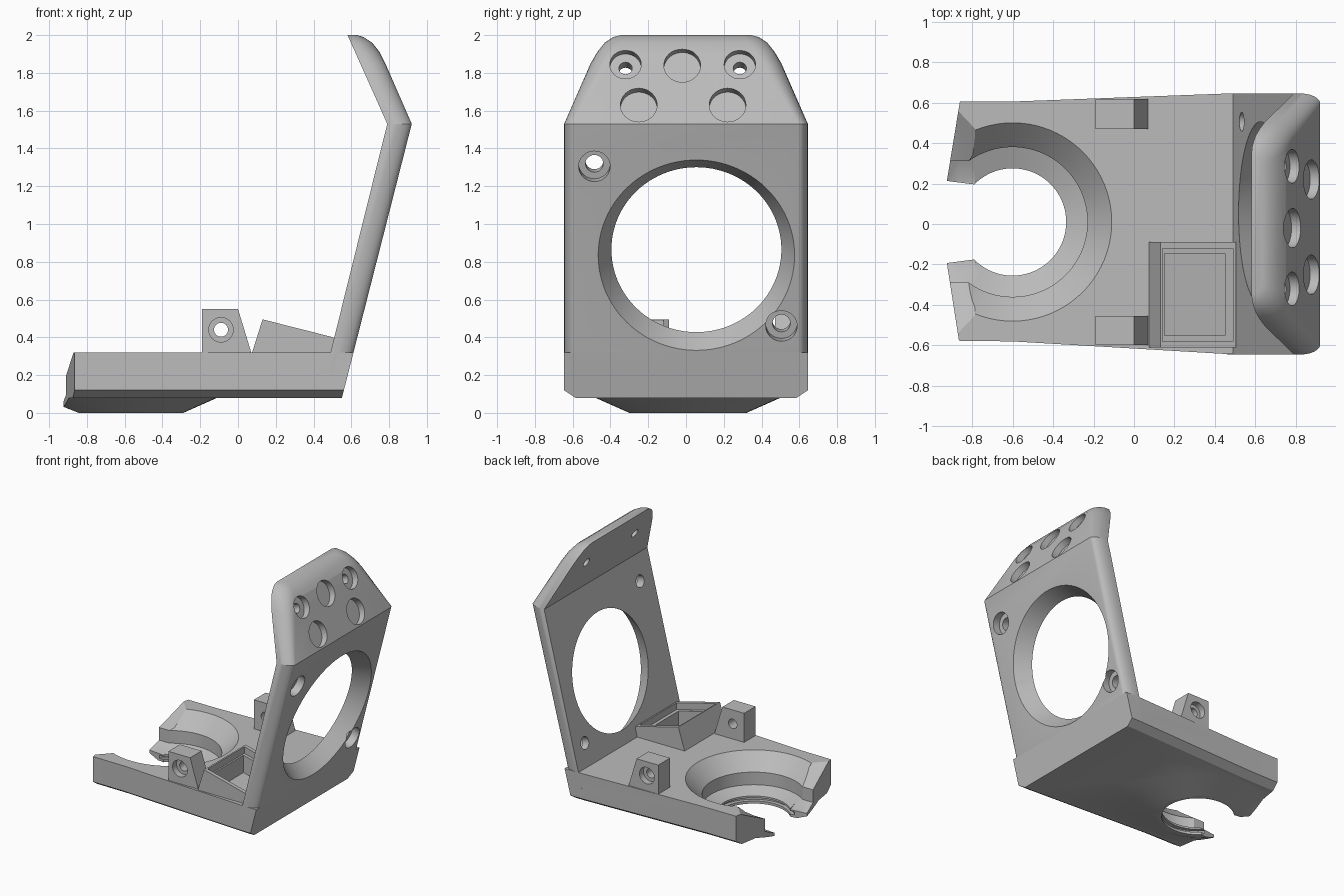
import bpy, bmesh, math
from mathutils import Vector, Matrix

if "Cube" in bpy.data.objects:
    bpy.data.objects.remove(bpy.data.objects["Cube"])

grey = bpy.data.materials.new("plain grey")
grey.use_nodes = True
grey.diffuse_color = (0.5, 0.5, 0.5, 1)
grey.node_tree.nodes["Principled BSDF"].inputs["Base Color"].default_value = (0.5, 0.5, 0.5, 1)


def loft(name, rings, matrix=None):
    """Closed solid through a list of equal-length point rings."""
    bm = bmesh.new()
    vr = [[bm.verts.new(p) for p in ring] for ring in rings]
    n = len(vr[0])
    for a, b in zip(vr, vr[1:]):
        for i in range(n):
            j = (i + 1) % n
            bm.faces.new((a[i], a[j], b[j], b[i]))
    bm.faces.new(vr[0][::-1])
    bm.faces.new(vr[-1])
    bmesh.ops.recalc_face_normals(bm, faces=bm.faces)
    me = bpy.data.meshes.new(name)
    bm.to_mesh(me)
    bm.free()
    if matrix:
        me.transform(matrix)
    me.materials.append(grey)
    ob = bpy.data.objects.new(name, me)
    bpy.context.collection.objects.link(ob)
    return ob


def prism_y(name, profile, y0, y1):
    return loft(name, [[(x, y, z) for x, z in profile] for y in (y0, y1)])


def prism_z(name, outline, z0, z1):
    return loft(name, [[(x, y, z) for x, y in outline] for z in (z0, z1)])


def lathe(name, profile, centre, axis=(0, 0, 1), seg=64):
    """Stack of circles (radius, height) along an axis."""
    turn = [2 * math.pi * i / seg for i in range(seg)]
    rings = [[(r * math.cos(t), r * math.sin(t), h) for t in turn] for r, h in profile]
    rot = Vector(axis).to_track_quat('Z', 'Y').to_matrix().to_4x4()
    return loft(name, rings, Matrix.Translation(centre) @ rot)


def combine(target, other, operation):
    mod = target.modifiers.new(operation, 'BOOLEAN')
    mod.operation = operation
    mod.solver = 'EXACT'
    mod.object = other
    bpy.context.view_layer.objects.active = target
    bpy.ops.object.modifier_apply(modifier=mod.name)
    bpy.data.objects.remove(other)


def outer_x(z):
    return 0.92 - 0.255 * (1.53 - z)


def inner_x(z):
    return 0.79 - 0.248 * (1.53 - z) if z < 1.53 else 0.79 - 0.447 * (z - 1.53)


# Base slab with chamfered lower edges, widening towards the wall
def base_ring(x, left, right, slanted=False):
    pts = [(right + 0.06, 0.08), (right, 0.12), (right, 0.32),
           (left, 0.32), (left, 0.12), (left - 0.06, 0.08)]
    return [(outer_x(z) if slanted else x, y, z) for y, z in pts]


body = loft("bracket_body", [base_ring(-1, 0.605, -0.575), base_ring(-0.6, 0.605, -0.58),
                             base_ring(0.47, 0.645, -0.643), base_ring(0, 0.645, -0.645, True)])

# Conical boss below the base
combine(body, lathe("boss", [(0.31, 0), (0.49, 0.08), (0.49, 0.12)], (-0.6, 0.01, 0)), 'UNION')


# Leaning wall and folded head plate with rounded outer edges
def wall_ring(z, half, xo, rx, ry):
    corner = [math.radians(15 * k) for k in range(7)]
    side = [(xo - rx + rx * math.sin(a), half - ry + ry * math.cos(a)) for a in corner]
    right = [(x, -y) for x, y in reversed(side)]
    xi = inner_x(z)
    return [(x, y, z) for x, y in [(xi, half)] + side + right + [(xi, -half)]]


wall = loft("wall", [wall_ring(0.2, 0.645, outer_x(0.2), 0.1, 0.05),
                     wall_ring(1.53, 0.645, 0.92, 0.1, 0.05),
                     wall_ring(1.85, 0.505, 0.78, 0.1, 0.09),
                     wall_ring(1.91, 0.47, 0.75, 0.1, 0.1),
                     wall_ring(1.96, 0.43, 0.71, 0.09, 0.1),
                     wall_ring(1.99, 0.385, 0.665, 0.06, 0.08),
                     wall_ring(2.0, 0.345, 0.63, 0.03, 0.05)])
combine(body, wall, 'UNION')

# Two clamp lugs
lug = [(-0.19, 0.25), (0.07, 0.25), (0.07, 0.32), (0.0, 0.55), (-0.19, 0.55)]
for y0, y1 in ((0.47, 0.618), (-0.598, -0.455)):
    combine(body, prism_y("lug", lug, y0, y1), 'UNION')

# Tilted socket box
box = [(0.075, 0.25), (0.075, 0.32), (0.13, 0.495), (0.505, 0.4), (0.505, 0.25)]
combine(body, prism_y("socket", box, -0.61, -0.09), 'UNION')

cutters = []
# Socket recess in two steps
cutters.append(prism_y("recess", [(0.14, 0.6), (0.14, 0.44), (0.49, 0.35), (0.49, 0.6)], -0.58, -0.12))
cutters.append(prism_y("pocket", [(0.15, 0.6), (0.15, 0.3), (0.45, 0.22), (0.45, 0.6)], -0.55, -0.145))

# Stepped round seat, its open mouth and the slanted end faces
seat = [(0.265, -0.05), (0.265, 0.02), (0.295, 0.02), (0.295, 0.045), (0.265, 0.045),
        (0.265, 0.06), (0.37, 0.1), (0.37, 0.2), (0.49, 0.32), (0.51, 0.34)]
cutters.append(lathe("seat", seat, (-0.6, 0.01, 0), seg=80))


def mouth_ring(x, w):
    half = [(0.2, 0.055), (0.3, 0.1), (0.3, 0.2), (w, 0.32), (w + 0.02, 0.34)]
    return [(x, 0.01 + y, z) for y, z in half + [(-y, z) for y, z in reversed(half)]]


cutters.append(loft("mouth", [mouth_ring(-0.785, 0.46), mouth_ring(-0.87, 0.55), mouth_ring(-1.1, 0.57)]))
cutters.append(prism_z("gap", [(-0.6, 0.1), (-0.785, 0.195), (-1.1, 0.235), (-1.1, -0.215),
                               (-0.785, -0.175), (-0.6, -0.08)], -0.1, 0.4))
cutters.append(prism_z("end_trim", [(-1.3, 0.8), (-0.828, 0.8), (-0.925, 0.21), (-0.925, -0.19),
                                    (-0.83, -0.8), (-1.3, -0.8)], -0.1, 0.5))

# Holes through the wall, square to its face
wall_axis = Vector((0.969, 0, -0.247))


def wall_hole(y, z, profile, seg=48):
    cutters.append(lathe("wall_hole", profile, (outer_x(z), y, z), wall_axis, seg))


wall_hole(0.055, 0.835, [(0.45, -0.16), (0.45, -0.12), (0.52, 0), (0.55, 0.05)], 96)
for y, z in ((-0.485, 1.305), (0.505, 0.46)):
    wall_hole(y, z, [(0.047, -0.17), (0.047, -0.06), (0.083, -0.06), (0.083, 0.05)])

# Screw holes and blind magnet pockets in the head plate
head_axis = Vector((0.913, 0, 0.408))
screw = [(0.035, -0.2), (0.035, -0.05), (0.083, -0.05), (0.083, 0.06)]
blind = [(0.097, -0.05), (0.097, 0.06)]
for y, z, profile in ((-0.32, 1.845, screw), (0.285, 1.845, screw), (-0.02, 1.84, blind),
                      (-0.25, 1.63, blind), (0.22, 1.63, blind)):
    x = 0.92 - 0.4375 * (z - 1.53)
    cutters.append(lathe("head_hole", profile, (x, y, z), head_axis, 40))

# Counterbored cross holes in the lugs
for y, s in ((0.618, 1), (-0.598, -1)):
    cutters.append(lathe("lug_hole", [(0.037, -0.2), (0.037, -0.05), (0.065, -0.05), (0.065, 0.05)],
                         (-0.09, y, 0.44), (0, s, 0), 32))

for cutter in cutters:
    cutter.hide_render = True
    combine(body, cutter, 'DIFFERENCE')

# Smooth rounds, crisp edges
for ob in bpy.context.selected_objects:
    ob.select_set(False)
body.select_set(True)
bpy.context.view_layer.objects.active = body
bpy.ops.object.shade_smooth_by_angle(angle=math.radians(25))
